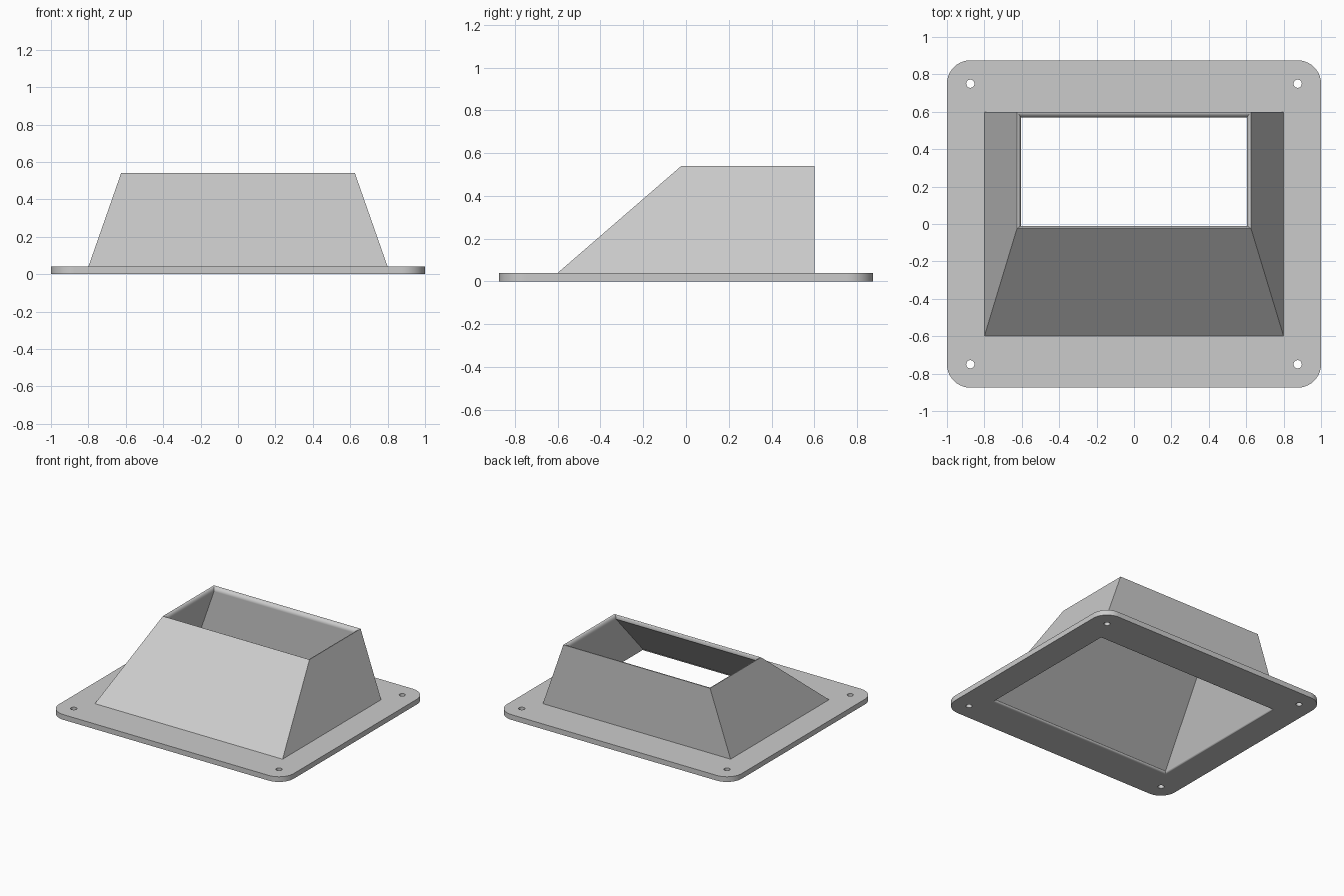
import bpy, bmesh
from math import sin, cos, pi, hypot

cube = bpy.data.objects.get("Cube")
if cube:
    bpy.data.objects.remove(cube, do_unlink=True)

grey = bpy.data.materials.new("light grey")
grey.use_nodes = True
grey.diffuse_color = (0.6, 0.6, 0.6, 1)
grey.node_tree.nodes["Principled BSDF"].inputs["Base Color"].default_value = (0.6, 0.6, 0.6, 1)

PLATE, TOP, WALL = 0.04, 0.54, 0.03
LIP, FLARE, STEPS = 0.03, 0.015, 7


def finish(obj):
    obj.data.materials.clear()
    obj.data.materials.append(grey)
    bpy.ops.object.select_all(action="DESELECT")
    obj.select_set(True)
    bpy.context.view_layer.objects.active = obj
    bpy.ops.object.shade_smooth_by_angle(angle=pi / 6)
    mod = obj.modifiers.new("flat_face_shading", "WEIGHTED_NORMAL")
    mod.keep_sharp = True


# Hood cross-sections: half width, front y and back y at a given height
def outer(z):
    t = (z - PLATE) / (TOP - PLATE)
    return 0.8 - 0.175 * t, -0.6 + 0.578 * t, 0.6


def inner(z):
    w, f, b = outer(z)
    rise = TOP - PLATE
    return (w - WALL * hypot(rise, 0.175) / rise,
            f + WALL * hypot(rise, 0.578) / rise, b - WALL)


def rect(section):
    w, f, b = section
    return [(-w, f), (w, f), (w, b), (-w, b)]


# Hood: outer wall, rounded lip, inner wall and flared lower mouth
rings = [(outer(PLATE), PLATE), (outer(TOP), TOP)]
edge, throat = outer(TOP), inner(TOP - LIP)
for i in range(1, STEPS + 1):
    a = pi / 2 * i / STEPS
    rings.append(([e + (t - e) * sin(a) for e, t in zip(edge, throat)],
                  TOP - LIP * (1 - cos(a))))
low = inner(FLARE)
mouth = (low[0] + FLARE, -0.6, low[2] + FLARE)
for i in range(STEPS + 1):
    a = pi / 2 * i / STEPS
    rings.append(([l + (m - l) * (1 - cos(a)) for l, m in zip(low, mouth)],
                  FLARE * (1 - sin(a))))

bm = bmesh.new()
loops = [[bm.verts.new((x, y, z)) for x, y in rect(s)] for s, z in rings]
for a, b in zip(loops, loops[1:]):
    for i in range(4):
        j = (i + 1) % 4
        bm.faces.new((a[i], a[j], b[j], b[i]))
mesh = bpy.data.meshes.new("hood")
bm.to_mesh(mesh)
bm.free()
hood = bpy.data.objects.new("hood", mesh)
bpy.context.collection.objects.link(hood)
finish(hood)


# Flange: rounded plate outline with the mouth and four screw holes
def arc(cx, cy, r, start, sweep, n):
    return [(cx + r * cos(start + sweep * i / n), cy + r * sin(start + sweep * i / n))
            for i in range(n + 1)]


R = 0.125
signs = [(1, 1), (-1, 1), (-1, -1), (1, -1)]
outline = []
for k, (sx, sy) in enumerate(signs):
    outline += arc(sx * (1 - R), sy * (0.875 - R), R, k * pi / 2, pi / 2, 10)
paths = [outline, rect(mouth)]
paths += [arc(sx * 0.875, sy * 0.75, 0.022, 0, 2 * pi, 24)[:-1] for sx, sy in signs]

curve = bpy.data.curves.new("flange", "CURVE")
curve.dimensions = "2D"
curve.fill_mode = "BOTH"
curve.extrude = PLATE / 2
for path in paths:
    spline = curve.splines.new("POLY")
    spline.points.add(len(path) - 1)
    for p, (x, y) in zip(spline.points, path):
        p.co = (x, y, 0, 1)
    spline.use_cyclic_u = True
flange = bpy.data.objects.new("flange", curve)
bpy.context.collection.objects.link(flange)
bpy.ops.object.select_all(action="DESELECT")
flange.select_set(True)
bpy.context.view_layer.objects.active = flange
bpy.ops.object.convert(target="MESH")
flange = bpy.context.view_layer.objects.active

bm = bmesh.new()
bm.from_mesh(flange.data)
bmesh.ops.translate(bm, verts=bm.verts[:], vec=(0, 0, PLATE / 2))
bmesh.ops.remove_doubles(bm, verts=bm.verts[:], dist=0.0001)
bmesh.ops.recalc_face_normals(bm, faces=bm.faces[:])
bm.to_mesh(flange.data)
bm.free()
finish(flange)
